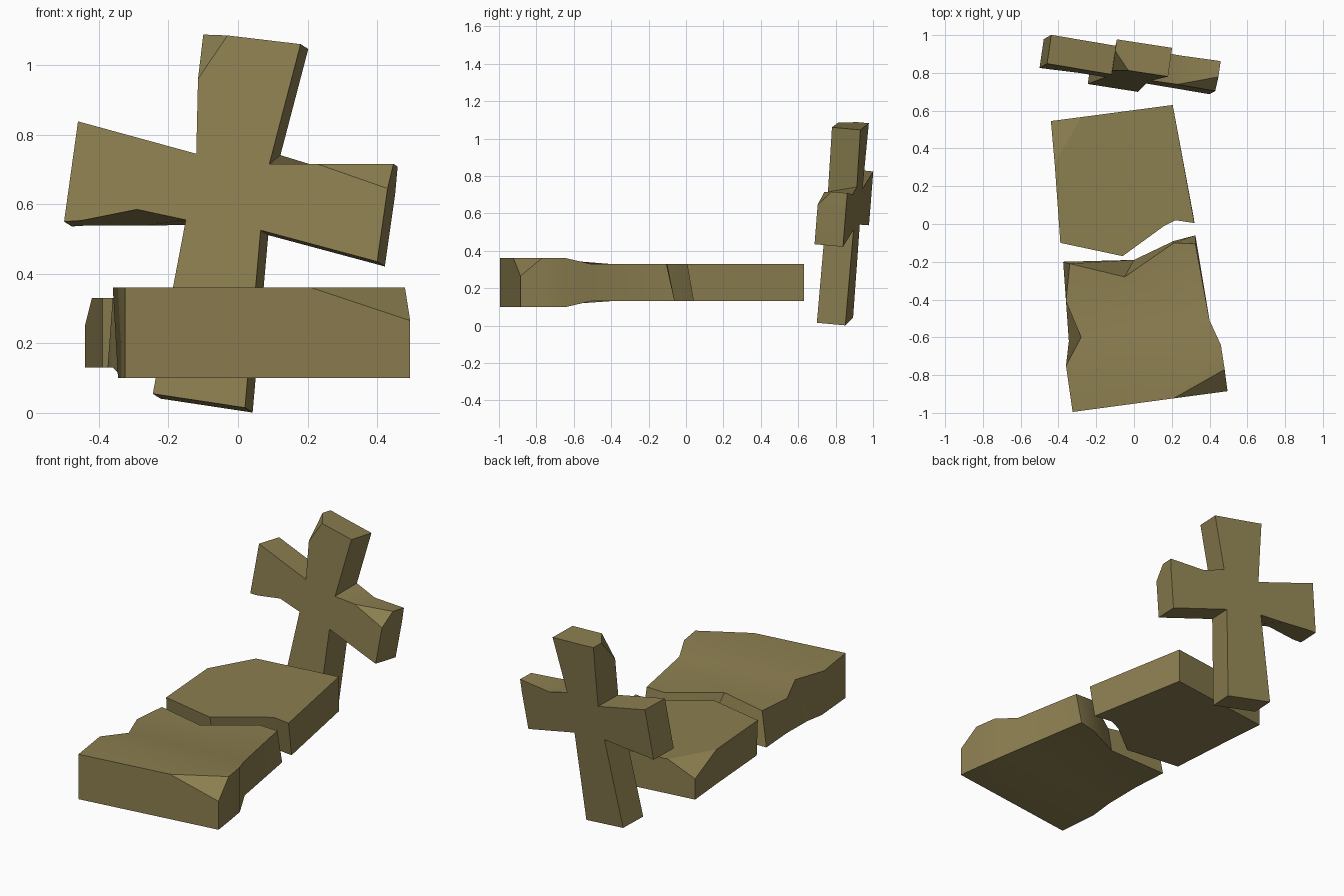
import bpy, bmesh, math
from mathutils import Vector

if "Cube" in bpy.data.objects:
    bpy.data.objects.remove(bpy.data.objects["Cube"])

stone = bpy.data.materials.new("weathered khaki stone")
stone.diffuse_color = (0.26, 0.21, 0.08, 1)
stone.use_nodes = True
stone.node_tree.nodes["Principled BSDF"].inputs["Base Color"].default_value = stone.diffuse_color


def solid(name, loop_a, loop_b, caps_a, caps_b=None):
    """Bridge two matching outlines and close both ends."""
    bm = bmesh.new()
    n = len(loop_a)
    a = [bm.verts.new(p) for p in loop_a]
    b = [bm.verts.new(p) for p in loop_b]
    for i in range(n):
        j = (i + 1) % n
        bm.faces.new((a[i], a[j], b[j], b[i]))
    for cap in caps_a:
        bm.faces.new([a[i] for i in cap])
    for cap in caps_b or [range(n)]:
        bm.faces.new([b[i] for i in cap])
    bmesh.ops.recalc_face_normals(bm, faces=bm.faces)
    bmesh.ops.triangulate(bm, faces=[f for f in bm.faces if len(f.verts) > 4])
    mesh = bpy.data.meshes.new(name)
    bm.to_mesh(mesh)
    bm.free()
    mesh.materials.append(stone)
    obj = bpy.data.objects.new(name, mesh)
    bpy.context.collection.objects.link(obj)
    bpy.ops.object.select_all(action='DESELECT')
    obj.select_set(True)
    bpy.context.view_layer.objects.active = obj
    bpy.ops.object.shade_smooth_by_angle(angle=math.radians(30))
    return obj


# Rear half of the broken slab, one chipped corner
top = [(-.44, .545), (-.28, .566), (.205, .63), (.32, .005), (.22, .02),
       (.16, -.01), (-.06, -.17), (-.39, -.10), (-.42, .32)]
bottom = list(top)
bottom[3:8] = [(.315, .04), (.205, .055), (.13, .02), (-.06, -.13), (-.39, -.09)]
solid("rear_slab",
      [(x, y, .25 if i == 0 else .33) for i, (x, y) in enumerate(top)],
      [(x, y, .13) for x, y in bottom],
      [range(1, 9), (8, 0, 1)])

# Front half: thicker at the foot, notched left side, chipped front corner
top = [(-.34, -.21, .33), (-.05, -.28, .33), (.21, -.10, .33), (.325, -.105, .33),
       (.40, -.51, .33), (.46, -.64, .36), (.48, -.77, .36), (.495, -.885, .265),
       (.21, -.923, .36), (-.325, -.995, .36), (-.36, -.75, .36),
       (-.28, -.60, .345), (-.36, -.41, .33)]
bottom = [(x, y, .10 if y < -.63 else .13) for x, y, z in top]
bottom[:4] = [(-.375, -.20, .13), (0, -.19, .13), (.21, -.09, .13), (.325, -.06, .13)]
bottom[10:12] = [(-.345, -.75, .10), (-.345, -.62, .115)]
caps = [(0, 1, 2, 3, 4, 12), (12, 4, 11), (11, 4, 5), (11, 5, 10),
        (10, 5, 6, 8, 9), (6, 7, 8)]
solid("front_slab", top, bottom, caps, caps)

# Leaning cross: outline on a tilted plane, extruded along its depth
DEPTH = Vector((.022, .152, -.014))


def on_cross(x, z, d=0):
    return Vector((x, .701 - .142 * x + .099 * z, z)) + DEPTH * d


outline = [(-.115, .96), (-.113, 1.096), (-.03, 1.085), (.18, 1.06), (.09, .715),
           (.23, .715), (.437, .722), (.43, .645), (.40, .435), (.065, .525),
           (.02, .015), (-.245, .055), (-.15, .555), (-.29, .585), (-.45, .553),
           (-.50, .55), (-.46, .838), (-.12, .745)]
chip_depth = {1: .6, 6: .45}          # broken corners set back from the front
rear = list(outline)
rear[4] = (.10, .755)                 # worn inner corner
rear[13] = (-.29, .552)               # worn arm underside
solid("cross",
      [on_cross(x, z, chip_depth.get(i, 0)) for i, (x, z) in enumerate(outline)],
      [on_cross(x, z, 1) for x, z in rear],
      [[i for i in range(18) if i not in chip_depth], (0, 1, 2), (5, 6, 7)])
